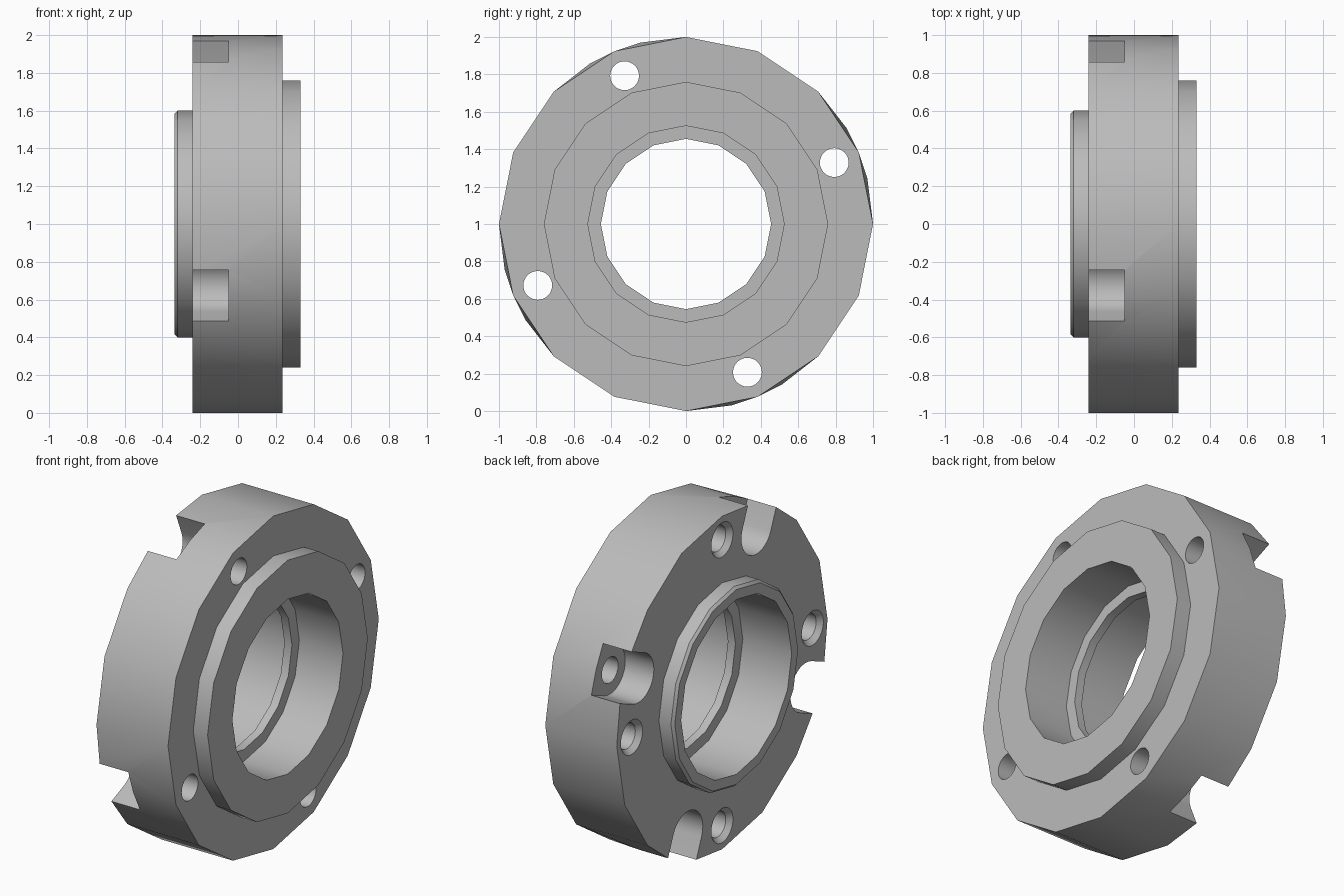
import bpy, bmesh, math

if "Cube" in bpy.data.objects:
    bpy.data.objects.remove(bpy.data.objects["Cube"])

STEEL = bpy.data.materials.new("steel_grey")
STEEL.diffuse_color = (0.5, 0.5, 0.5, 1)
STEEL.use_nodes = True
STEEL.node_tree.nodes["Principled BSDF"].inputs["Base Color"].default_value = STEEL.diffuse_color
AXIS_Z = 1.0
X_BACK, X_FACE, X_SLOT = -0.24, 0.235, -0.05
HOLE_R, SLOT_HALF = 0.858, 0.145


def polar(x, r, deg):
    a = math.radians(deg)
    return (x, r * math.cos(a), AXIS_Z + r * math.sin(a))


def make_object(name, bm):
    bmesh.ops.recalc_face_normals(bm, faces=bm.faces)
    me = bpy.data.meshes.new(name)
    bm.to_mesh(me)
    bm.free()
    me.materials.append(STEEL)
    ob = bpy.data.objects.new(name, me)
    bpy.context.collection.objects.link(ob)
    return ob


def turned(name, profile, sides, cy=0.0, cz=AXIS_Z):
    """Solid of revolution about a line parallel to x; profile is (x, radius)."""
    bm = bmesh.new()
    rings = []
    for x, r in profile:
        rings.append([bm.verts.new((x, cy + r * math.cos(2 * math.pi * k / sides),
                                    cz + r * math.sin(2 * math.pi * k / sides)))
                      for k in range(sides)])
    for a, b in zip(rings, rings[1:]):
        for k in range(sides):
            j = (k + 1) % sides
            bm.faces.new((a[k], a[j], b[j], b[k]))
    bm.faces.new(rings[0])
    bm.faces.new(rings[-1])
    return make_object(name, bm)


def slot_cutter(deg):
    """Radial U-shaped pocket, open at the rim, rounded around the bolt hole."""
    a = math.radians(deg)
    out, side = (math.cos(a), math.sin(a)), (-math.sin(a), math.cos(a))
    pts = [(1.2, -SLOT_HALF), (1.2, SLOT_HALF)]
    for k in range(17):
        t = math.pi / 2 + math.pi * k / 16
        pts.append((HOLE_R + SLOT_HALF * math.cos(t), SLOT_HALF * math.sin(t)))
    bm = bmesh.new()
    vs = [bm.verts.new((-0.5, u * out[0] + v * side[0],
                        AXIS_Z + u * out[1] + v * side[1])) for u, v in pts]
    face = bm.faces.new(vs)
    ext = bmesh.ops.extrude_face_region(bm, geom=[face])
    moved = [g for g in ext["geom"] if isinstance(g, bmesh.types.BMVert)]
    bmesh.ops.translate(bm, vec=(X_SLOT + 0.5, 0, 0), verts=moved)
    return make_object("slot_cutter", bm)


def combine(target, tool, operation):
    mod = target.modifiers.new("cut", 'BOOLEAN')
    mod.operation, mod.solver, mod.object = operation, 'EXACT', tool
    bpy.context.view_layer.update()
    me = bpy.data.meshes.new_from_object(
        target.evaluated_get(bpy.context.evaluated_depsgraph_get()))
    target.modifiers.clear()
    target.data = me
    bpy.data.objects.remove(tool)


# Main disc: 16-sided rim, with extra rim points beside each slot
bm = bmesh.new()
for k in range(16):
    for x in (X_BACK, X_FACE):
        bm.verts.new(polar(x, 1, 22.5 * k))
spread = math.degrees(math.asin(SLOT_HALF))
for k in range(4):
    for s in (-spread, spread):
        for x in (X_BACK, X_SLOT):
            bm.verts.new(polar(x, 1, 22.5 + 90 * k + s))
bmesh.ops.convex_hull(bm, input=bm.verts)
bmesh.ops.dissolve_limit(bm, angle_limit=0.002, verts=bm.verts, edges=bm.edges)
flange = make_object("flange", bm)

# Raised front boss and chamfered rear collar
combine(flange, turned("front_boss", [(0.1, 0.76), (0.33, 0.76)], 16), 'UNION')
combine(flange, turned("rear_collar", [(-0.335, 0.585), (-0.32, 0.6), (-0.1, 0.6)], 16), 'UNION')

# Stepped bore with a narrow inner rib
bore = [(-0.5, 0.525), (-0.01, 0.525), (-0.01, 0.455),
        (0.04, 0.455), (0.04, 0.525), (0.5, 0.525)]
combine(flange, turned("bore_cutter", bore, 16), 'DIFFERENCE')

for k in range(4):
    # Slot with a through bolt hole in its floor
    deg = 22.5 + 90 * k
    combine(flange, slot_cutter(deg), 'DIFFERENCE')
    _, cy, cz = polar(0, HOLE_R, deg)
    combine(flange, turned("bolt_cutter", [(-0.5, 0.077), (0.5, 0.077)], 32, cy, cz), 'DIFFERENCE')
    # Countersunk blind hole in the rear face
    _, cy, cz = polar(0, HOLE_R, 90 * k)
    sink = [(-0.26, 0.12), (-0.21, 0.077), (0.1, 0.077)]
    combine(flange, turned("blind_cutter", sink, 32, cy, cz), 'DIFFERENCE')

# Smooth walls, sharp edges
bpy.context.view_layer.objects.active = flange
flange.select_set(True)
bpy.ops.object.shade_smooth_by_angle(angle=math.radians(30))
